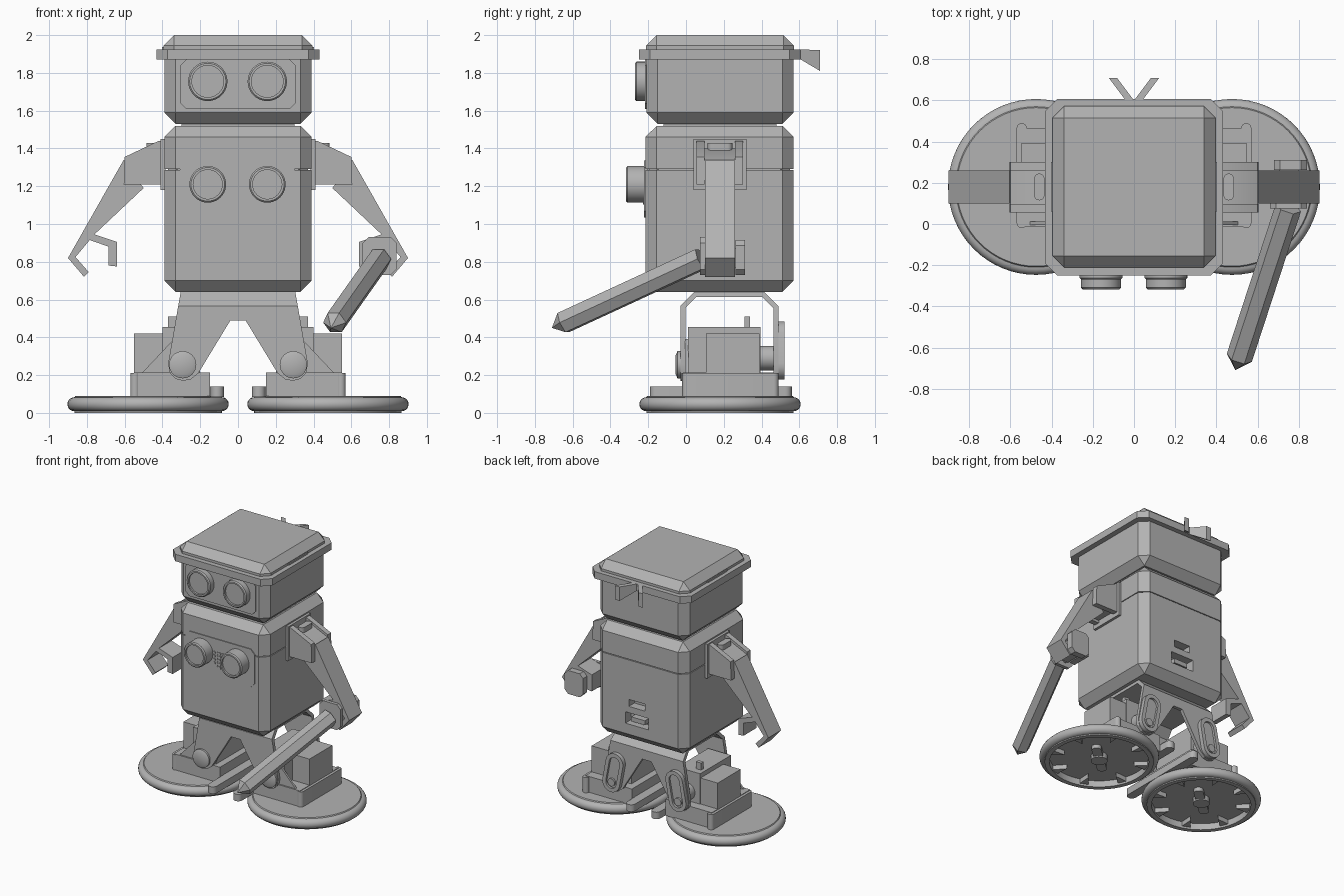
import bpy, bmesh
from math import sin, cos, pi, atan2
from mathutils import Vector, Matrix

if "Cube" in bpy.data.objects:
    bpy.data.objects.remove(bpy.data.objects["Cube"], do_unlink=True)

GREY = (0.45, 0.45, 0.45, 1)
mat = bpy.data.materials.new("plain grey")
mat.use_nodes = True
mat.diffuse_color = GREY
mat.node_tree.nodes["Principled BSDF"].inputs["Base Color"].default_value = GREY
parts = []
MID = 0.18                     # depth of the body centre


def finish(name, bm):
    bmesh.ops.recalc_face_normals(bm, faces=bm.faces[:])
    me = bpy.data.meshes.new(name)
    bm.to_mesh(me)
    bm.free()
    me.materials.append(mat)
    ob = bpy.data.objects.new(name, me)
    bpy.context.collection.objects.link(ob)
    parts.append(ob)
    return ob


def box(name, x, y, z, bevel=0, edges=lambda a, b: True):
    """Box from ranges; edges picks which edges are chamfered."""
    bm = bmesh.new()
    bmesh.ops.create_cube(bm, size=1)
    for v in bm.verts:
        v.co = [(min(r) + max(r)) / 2 + c * abs(r[1] - r[0]) for c, r in zip(v.co, (x, y, z))]
    if bevel:
        picked = [e for e in bm.edges if edges(e.verts[0].co, e.verts[1].co)]
        bmesh.ops.bevel(bm, geom=picked, offset=bevel, segments=1, affect='EDGES')
    return finish(name, bm)


def prism(name, pts, axis, lo, hi):
    """Outline extruded along an axis: x takes (y, z), y takes (x, z), z takes (x, y)."""
    place = {'x': lambda a, b, h: (h, a, b), 'y': lambda a, b, h: (a, h, b),
             'z': lambda a, b, h: (a, b, h)}[axis]
    bm = bmesh.new()
    face = bm.faces.new([bm.verts.new(place(a, b, lo)) for a, b in pts])
    new = bmesh.ops.extrude_face_region(bm, geom=[face])["geom"]
    bmesh.ops.translate(bm, vec=place(0, 0, hi - lo),
                        verts=[g for g in new if isinstance(g, bmesh.types.BMVert)])
    return finish(name, bm)


def lathe(name, profile, at, direction, n=40):
    """Turn (radius, height) pairs around a direction."""
    bm = bmesh.new()
    vs = [bm.verts.new((r, 0, h)) for r, h in profile]
    es = [bm.edges.new(p) for p in zip(vs, vs[1:])]
    bmesh.ops.spin(bm, geom=vs + es, cent=(0, 0, 0), axis=(0, 0, 1), angle=2 * pi, steps=n)
    bmesh.ops.remove_doubles(bm, verts=bm.verts[:], dist=1e-5)
    turn = Vector(direction).to_track_quat('Z', 'Y').to_matrix().to_4x4()
    bm.transform(Matrix.Translation(at) @ turn)
    return finish(name, bm)


def pill(a, b, r, n=10):
    """Outline of a round-ended bar from a to b."""
    t = atan2(b[1] - a[1], b[0] - a[0])
    return [(c[0] + r * cos(t + s + pi * i / n), c[1] + r * sin(t + s + pi * i / n))
            for c, s in ((b, -pi / 2), (a, pi / 2)) for i in range(n + 1)]


def boolean(ob, cutter, op):
    mod = ob.modifiers.new("cut", 'BOOLEAN')
    mod.object, mod.operation, mod.solver = cutter, op, 'EXACT'
    bpy.context.view_layer.objects.active = ob
    bpy.ops.object.modifier_apply(modifier=mod.name)
    parts.remove(cutter)
    bpy.data.objects.remove(cutter, do_unlink=True)


def upright(a, b):
    return abs(a.z - b.z) > 0.01


# Body in two shells with a seam, and ports in the back
side, depth = (-0.39, 0.39), (-0.215, 0.57)
lower = box("body_lower", side, depth, (0.64, 1.286), 0.06, lambda a, b: min(a.z, b.z) < 1)
box("body_upper", side, depth, (1.292, 1.52), 0.06, lambda a, b: max(a.z, b.z) > 1.4)
box("body_seam_core", (-0.37, 0.37), (-0.195, 0.55), (1.25, 1.33), 0.05, upright)
for w, z0, z1 in ((0.07, 0.92, 0.975), (0.1, 0.78, 0.87)):
    boolean(lower, box("port", (0.03 - w, 0.03 + w), (0.5, 0.7), (z0, z1)), 'DIFFERENCE')
box("port_socket", (-0.03, 0.09), (0.49, 0.555), (0.8, 0.835))
box("neck", (-0.3, 0.3), (-0.12, 0.48), (1.5, 1.55))

# Head and cap
box("head", side, (-0.21, 0.57), (1.53, 1.93), 0.06)
box("cap_brim", (-0.432, 0.432), (-0.25, 0.608), (1.87, 1.925), 0.06, upright)
box("cap_crown", (-0.395, 0.395), (-0.212, 0.572), (1.85, 2.0), 0.056)
for s in (-1, 1):
    box("cap_slot", (s * 0.39, s * 0.402), (0.06, 0.3), (1.925, 1.938))
    # Forked tail fin on the cap
    fin = prism("cap_fin", [(0.6, 1.925), (0.71, 1.92), (0.71, 1.81), (0.6, 1.875)],
                'x', -0.02, 0.02)
    for v in fin.data.vertices:
        v.co.x += s * (0.02 + 0.75 * (v.co.y - 0.6))

# Face and chest panels, eyes and speaker grille
box("face_panel", (-0.305, 0.305), (-0.218, -0.2), (1.61, 1.87), 0.03,
    lambda a, b: abs(a.y - b.y) > 0.01)
box("chest_panel", (-0.307, 0.3), (-0.222, -0.2), (1.035, 1.335), 0.035,
    lambda a, b: abs(a.y - b.y) > 0.01)
for x in (-0.16, 0.155):
    for name, z, r, length in (("eye", 1.755, 0.104, 0.065), ("chest_sensor", 1.21, 0.097, 0.112)):
        lathe(name, [(r, -0.01), (r, length - 0.008), (r - 0.008, length), (r - 0.02, length),
                     (r - 0.02, length - 0.015), (0, length - 0.015)], (x, -0.205, z), (0, -1, 0))
for row in range(5):
    for col in range(5):
        if row < 4 or 0 < col < 4:
            x, z = -0.052 + col * 0.025, 1.225 - row * 0.0275
            box("grille_dot", (x - 0.01, x + 0.01), (-0.227, -0.215), (z - 0.011, z + 0.011),
                0.005, lambda a, b: abs(a.y - b.y) > 0.005)

# Arms: forked shoulder, forearm and open claw
shoulder = [(0.39, 1.44), (0.42, 1.44), (0.6, 1.355), (0.605, 1.21), (0.39, 1.21)]
hub = [(0.39, 1.4), (0.46, 1.4), (0.6, 1.335), (0.6, 1.23), (0.39, 1.23)]
forearm = [(0.605, 1.34), (0.9, 0.82), (0.815, 0.72), (0.79, 0.745), (0.86, 0.825),
           (0.785, 0.915), (0.685, 0.88), (0.685, 0.78), (0.64, 0.775), (0.64, 0.905),
           (0.76, 0.945), (0.5, 1.19)]
for s in (-1, 1):
    flip = lambda pts: [(s * a, b) for a, b in pts]
    for y in (0.055, 0.26):
        prism("shoulder_cheek", flip(shoulder), 'y', y, y + 0.042)
    prism("shoulder_hub", flip(hub), 'y', 0.09, 0.27)
    prism("shoulder_horn", pill((s * 0.46, 0.14), (s * 0.46, 0.22), 0.025), 'z', 1.38, 1.43)
    prism("forearm", flip(forearm), 'y', 0.1, 0.26)
    box("shoulder_plate", (s * 0.385, s * 0.41), (0.04, 0.32), (1.18, 1.45))

# Sword in the left hand
start, tip = Vector((0.75, 0.08, 0.815)), Vector((0.492, -0.71, 0.45))
long = (tip - start).length
lathe("sword_blade", [(0, 0), (0.064, 0), (0.064, long - 0.07), (0, long)], start, tip - start, 6)
box("sword_guard", (0.66, 0.84), (0.075, 0.102), (0.73, 0.93), 0.03, lambda a, b: abs(a.y - b.y) > 0.01)
box("sword_grip", (0.705, 0.8), (0.1, 0.28), (0.77, 0.87))
box("sword_pommel", (0.68, 0.84), (0.262, 0.312), (0.73, 0.915), 0.03, lambda a, b: abs(a.y - b.y) > 0.01)

# Hip yoke: bent strap trimmed to the leg outline
half = [(0.04, 0.49), (0.21, 0.21), (0.25, 0.178), (0.29, 0.17), (0.33, 0.18), (0.36, 0.21),
        (0.37, 0.26), (0.3, 0.66)]
strap = [(-0.03, 0.1), (-0.03, 0.565), (0.045, 0.64), (0.415, 0.64), (0.49, 0.565), (0.49, 0.1)]
inner = [(0.463, 0.1), (0.463, 0.555), (0.405, 0.613), (0.055, 0.613), (-0.003, 0.555), (-0.003, 0.1)]
yoke = prism("hip_yoke", strap + inner, 'x', -0.5, 0.5)
outline = prism("outline", half + [(-a, b) for a, b in reversed(half)], 'y', -0.2, 0.7)
boolean(yoke, outline, 'INTERSECT')

# Feet, servos and knee joints
rim = [(0.39 + 0.037 * cos(a), 0.046 + 0.037 * sin(a)) for a in [pi * (i / 10 - 0.5) for i in range(11)]]
for s in (-1, 1):
    cx = s * 0.476
    span = lambda a, b: (s * a, s * b)
    lathe("foot_disc", [(0, 0.05), (0.355, 0.05), (0.355, 0), (0.39, 0)] + rim + [(0.385, 0.09), (0, 0.09)],
          (cx, MID, 0), (0, 0, 1), 64)
    for i in range(8):
        a = pi * i / 4 + pi / 8
        tri = [(0.36, -0.035), (0.36, 0.035), (0.26, 0)]
        prism("sole_rib", [(cx + p * cos(a) - q * sin(a), MID + p * sin(a) + q * cos(a)) for p, q in tri],
              'z', 0.015, 0.055)
    prism("sole_horn", pill((cx - 0.1, MID - 0.09), (cx + 0.1, MID + 0.09), 0.035), 'z', 0.02, 0.055)
    lathe("sole_screw", [(0.06, 0.055), (0.06, 0.01), (0, 0.01)], (cx, MID, 0), (0, 0, 1), 24)
    box("ankle_base", span(0.147, 0.55), (-0.015, 0.465), (0.085, 0.215))
    prism("ankle_clip", pill((s * 0.545, 0.005), (s * 0.545, 0.465), 0.025), 'z', 0.085, 0.21)
    prism("foot_bar", pill((s * 0.11, -0.155), (s * 0.11, 0.525), 0.035), 'z', 0.085, 0.14)
    box("bar_bridge", span(0.1, 0.2), (0.03, 0.42), (0.085, 0.14))
    box("servo_body", span(0.2, 0.4), (0.01, 0.395), (0.21, 0.455))
    box("servo_end", span(0.39, 0.55), (0.105, 0.39), (0.21, 0.42))
    box("servo_tab", span(0.325, 0.37), (0.31, 0.34), (0.45, 0.51))
    prism("ankle_gusset", [(s * 0.34, 0.39), (s * 0.51, 0.21), (s * 0.34, 0.21)], 'y', -0.004, 0.012)
    lathe("knee_shaft", [(0.065, 0.38), (0.065, 0.47)], (s * 0.29, 0, 0.29), (0, 1, 0), 24)
    lathe("knee_cap", [(0.072, 0), (0.072, 0.045), (0.05, 0.055), (0, 0.055)],
          (s * 0.293, 0, 0.255), (0, -1, 0), 32)
    knee, thigh = (s * 0.29, 0.25), (s * 0.26, 0.41)
    horn = prism("knee_horn", pill(knee, thigh, 0.075), 'y', 0.485, 0.522)
    boolean(horn, prism("slot", pill(knee, thigh, 0.045), 'y', 0.505, 0.6), 'DIFFERENCE')
    lathe("knee_screw", [(0.03, 0.49), (0.03, 0.52), (0, 0.52)], (s * 0.29, 0, 0.25), (0, 1, 0), 20)

# Smooth round surfaces, keep sharp edges
for ob in bpy.context.selected_objects:
    ob.select_set(False)
for ob in parts:
    ob.select_set(True)
bpy.context.view_layer.objects.active = parts[0]
bpy.ops.object.shade_smooth_by_angle(angle=0.45)
